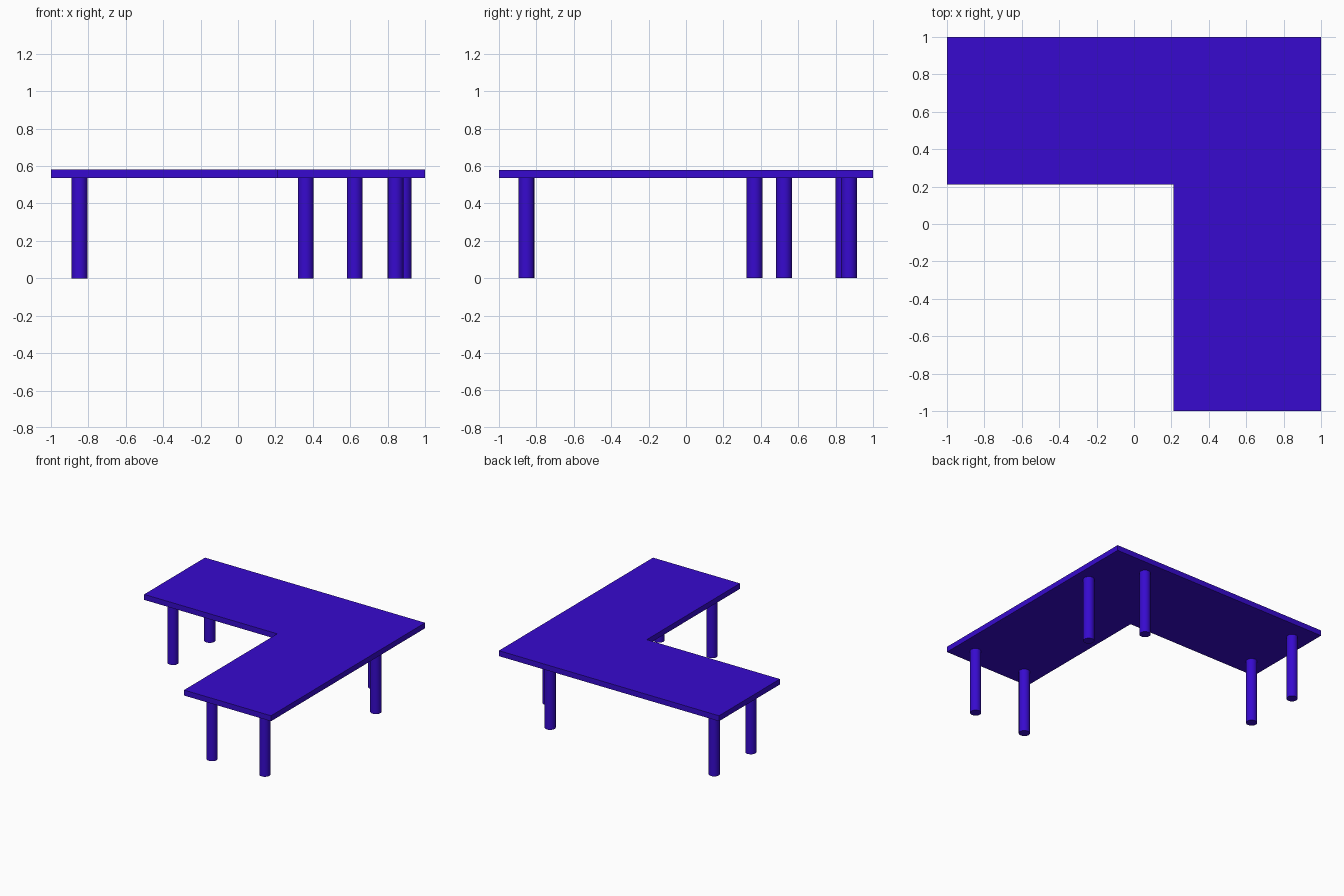
import bpy
import bmesh

cube = bpy.data.objects.get("Cube")
if cube:
    bpy.data.objects.remove(cube, do_unlink=True)

TOP, UNDER = 0.58, 0.535
INNER = 0.21
LEG_RADIUS = 0.0425

# Single deep violet-blue finish
finish = bpy.data.materials.new("violet_blue")
finish.use_nodes = True
colour = (0.038, 0.003, 0.62, 1)
finish.diffuse_color = colour
finish.node_tree.nodes["Principled BSDF"].inputs["Base Color"].default_value = colour

# L-shaped tabletop, extruded from its outline
outline = [(-1, 1), (-1, INNER), (INNER, INNER), (INNER, -1), (1, -1), (1, 1)]
bm = bmesh.new()
face = bm.faces.new([bm.verts.new((x, y, UNDER)) for x, y in outline])
slab = bmesh.ops.extrude_face_region(bm, geom=[face])
raised = [v for v in slab["geom"] if isinstance(v, bmesh.types.BMVert)]
bmesh.ops.translate(bm, verts=raised, vec=(0, 0, TOP - UNDER))
bmesh.ops.recalc_face_normals(bm, faces=bm.faces)
mesh = bpy.data.meshes.new("tabletop")
bm.to_mesh(mesh)
bm.free()
mesh.materials.append(finish)
bpy.context.collection.objects.link(bpy.data.objects.new("tabletop", mesh))


def add_leg(name, x, y):
    bpy.ops.mesh.primitive_cylinder_add(
        vertices=16, radius=LEG_RADIUS, depth=UNDER, location=(x, y, UNDER / 2))
    leg = bpy.context.object
    leg.name = leg.data.name = name
    leg.data.materials.append(finish)
    bpy.ops.object.shade_smooth_by_angle()


# Round legs: a pair at each end and a pair under the corner
legs = {
    "side_end_inner_leg": (-0.847, 0.367),
    "side_end_outer_leg": (-0.847, 0.843),
    "front_end_inner_leg": (0.362, -0.853),
    "front_end_outer_leg": (0.842, -0.853),
    "corner_side_leg": (0.885, 0.525),
    "corner_back_leg": (0.624, 0.872),
}
for name, (x, y) in legs.items():
    add_leg(name, x, y)
